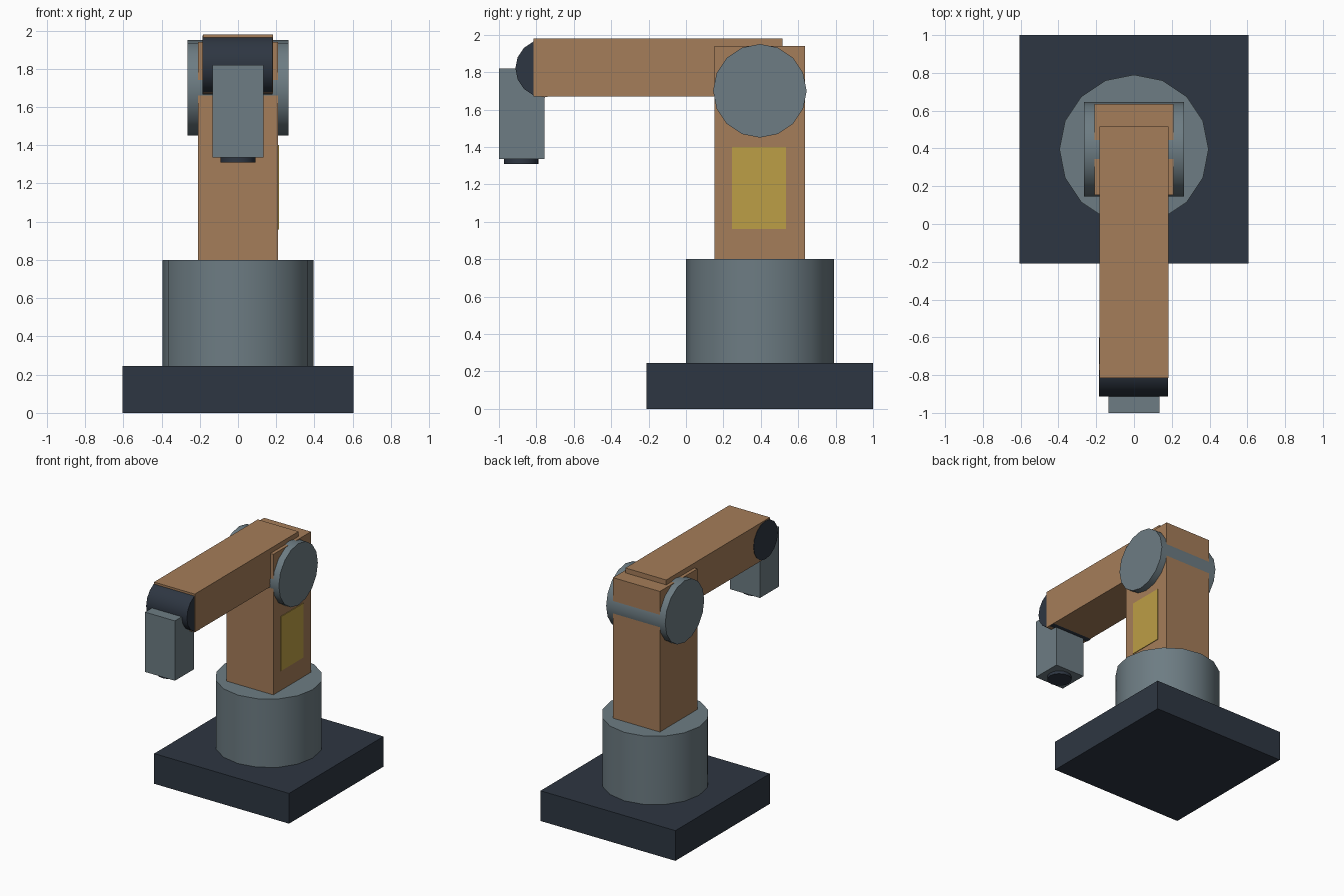
import bpy
import math

# Remove the default object
default = bpy.data.objects.get("Cube")
if default:
    bpy.data.objects.remove(default, do_unlink=True)


def make_material(name, rgb):
    mat = bpy.data.materials.new(name)
    mat.use_nodes = True
    color = (*rgb, 1.0)
    mat.diffuse_color = color
    bsdf = next(n for n in mat.node_tree.nodes if n.type == "BSDF_PRINCIPLED")
    bsdf.inputs["Base Color"].default_value = color
    return mat


tan = make_material("tan", (0.376, 0.205, 0.100))
grey = make_material("steel grey", (0.153, 0.202, 0.227))
dark = make_material("dark slate", (0.027, 0.037, 0.054))
yellow = make_material("yellow", (0.503, 0.342, 0.061))


def finish(name, mat):
    obj = bpy.context.object
    obj.name = obj.data.name = name
    obj.data.materials.append(mat)
    return obj


def box(name, mat, x, y, z):
    """Box from its (min, max) range on each axis."""
    spans = (x, y, z)
    bpy.ops.mesh.primitive_cube_add(size=1, location=[sum(s) / 2 for s in spans])
    obj = finish(name, mat)
    obj.scale = [s[1] - s[0] for s in spans]
    bpy.ops.object.transform_apply(location=False, rotation=False, scale=True)
    return obj


def drum(name, mat, radius, length, center, axis="Z"):
    """Smooth sixteen-sided cylinder along X or Z."""
    turn = (0, math.pi / 2, 0) if axis == "X" else (0, 0, 0)
    bpy.ops.mesh.primitive_cylinder_add(
        vertices=16, radius=radius, depth=length, location=center, rotation=turn)
    obj = finish(name, mat)
    bpy.ops.object.shade_smooth_by_angle(angle=math.radians(35))
    return obj


# Base and turret
AXIS_Y = 0.395
box("base_plate", dark, (-0.605, 0.605), (-0.21, 1.0), (0, 0.245))
drum("turret", grey, 0.395, 0.555, (0, AXIS_Y, 0.5225))

# Upright column with its side panel
box("column", tan, (-0.21, 0.21), (0.153, 0.635), (0.80, 1.94))
box("side_panel", yellow, (0.208, 0.215), (0.245, 0.535), (0.96, 1.40))

# Shoulder pivot and forearm
drum("shoulder_pivot", grey, 0.25, 0.53, (0, AXIS_Y, 1.70), "X")
box("forearm", tan, (-0.183, 0.183), (-0.815, 0.515), (1.67, 1.98))

# Wrist, slightly proud of the forearm on one side
drum("wrist", dark, 0.155, 0.366, (-0.003, -0.757, 1.82), "X")

# Tool head and nozzle
box("tool_head", grey, (-0.134, 0.134), (-1.0, -0.757), (1.335, 1.82))
drum("nozzle", dark, 0.092, 0.06, (0, -0.88, 1.34))
